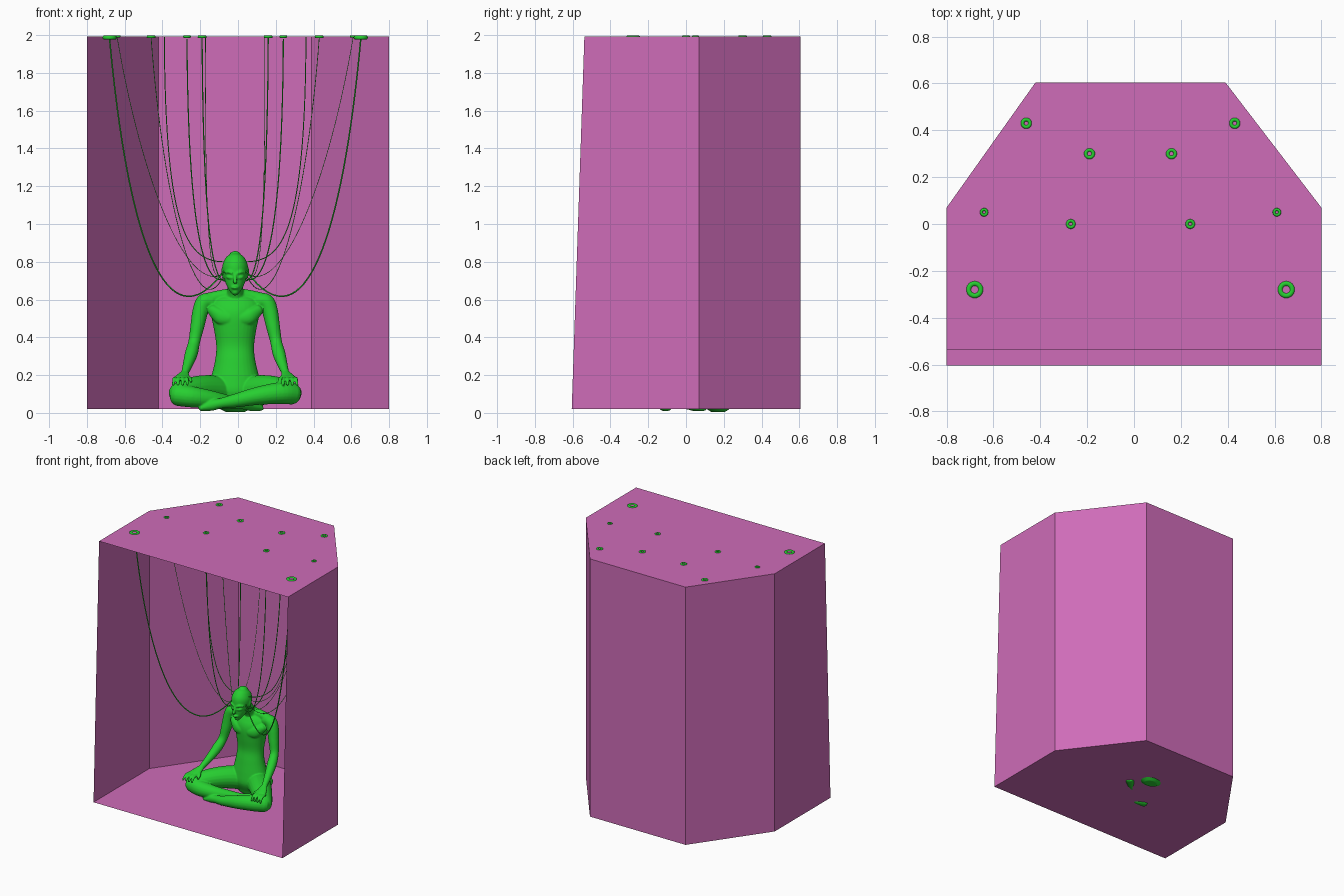
import bpy, bmesh, math
from mathutils import Vector

CX = -0.015  # figure and cables are centred slightly left of the booth


def material(name, rgb):
    m = bpy.data.materials.new(name)
    m.diffuse_color = (*rgb, 1)
    return m


PINK = material("pink", (0.62, 0.15, 0.48))
GREEN = material("green", (0.02, 0.62, 0.03))


def add_object(name, data, mat):
    ob = bpy.data.objects.new(name, data)
    bpy.context.collection.objects.link(ob)
    data.materials.append(mat)
    return ob


def mesh_object(name, bm, mat):
    me = bpy.data.meshes.new(name)
    bm.to_mesh(me)
    bm.free()
    return add_object(name, me, mat)


def spline(p, steps=5):
    """Catmull-Rom subdivision of control tuples."""
    out, n = [], len(p)
    for i in range(n - 1):
        a, b, c, d = p[max(i - 1, 0)], p[i], p[i + 1], p[min(i + 2, n - 1)]
        for k in range(steps):
            t = k / steps
            out.append([0.5 * (2 * B + (C - A) * t + (2 * A - 5 * B + 4 * C - D) * t * t
                               + (3 * B - A - 3 * C + D) * t ** 3)
                        for A, B, C, D in zip(a, b, c, d)])
    return out + [list(p[-1])]


def tube(bm, pts, ref=(1, 0, 0), sx=1, n=20):
    """Closed organic loft; points are x, y, z, half width, half depth."""
    pts = [(p[0] * sx + CX, *p[1:4], p[4] if len(p) > 4 else p[3]) for p in pts]
    s = spline(pts)
    ctr = [Vector(q[:3]) for q in s]
    tan = [(ctr[min(i + 1, len(s) - 1)] - ctr[max(i - 1, 0)]).normalized() for i in range(len(s))]
    rows = [(c, t, q[3], q[4]) for c, t, q in zip(ctr, tan, s)]
    # rounded ends
    for end, sign in ((0, -1), (-1, 1)):
        c, t, a, b = rows[end]
        r = min(a, b)
        extra = [(c + t * sign * r * h, t, a * w, b * w) for h, w in ((0.35, 0.86), (0.6, 0.5))]
        rows = extra[::-1] + rows if sign < 0 else rows + extra
    rings = []
    for c, t, a, b in rows:
        u = Vector(ref)
        u = (u - t * u.dot(t)).normalized()
        v = t.cross(u)
        rings.append([bm.verts.new(c + u * a * math.cos(k * math.tau / n) + v * b * math.sin(k * math.tau / n))
                      for k in range(n)])
    for r0, r1 in zip(rings, rings[1:]):
        for k in range(n):
            bm.faces.new((r0[k], r0[(k + 1) % n], r1[(k + 1) % n], r1[k]))
    bm.faces.new(rings[0][::-1])
    bm.faces.new(rings[-1])


# Booth: thin sheet walls, floor and ceiling, open at the front
bm = bmesh.new()
plan = [(-0.8, -0.605), (-0.8, 0.07), (-0.42, 0.605), (0.39, 0.605), (0.8, 0.07), (0.8, -0.605)]
low = [bm.verts.new((x, y, 0.02)) for x, y in plan]
high = [bm.verts.new((x, max(y, -0.538), 1.993)) for x, y in plan]
for i in range(5):
    bm.faces.new((low[i], low[i + 1], high[i + 1], high[i]))
bm.faces.new(low)
bm.faces.new(high[::-1])
bmesh.ops.recalc_face_normals(bm, faces=bm.faces)
mesh_object("booth", bm, PINK)

# Seated figure: overlapping lofts fused by a voxel remesh
bm = bmesh.new()
torso = [(.05, .17, .10, .075), (.11, .17, .145, .10), (.18, .17, .13, .095), (.27, .17, .108, .08),
         (.35, .175, .10, .072), (.44, .18, .112, .085), (.52, .18, .128, .088), (.575, .185, .13, .072),
         (.61, .185, .10, .055), (.63, .18, .06, .045)]
tube(bm, [(0, y, z, a, b) for z, y, a, b in torso], n=32)
# neck
tube(bm, [(0, .185, .60, .055), (0, .155, .65, .042), (0, .11, .71, .042), (0, .08, .75, .04)])
# bowed head, crown to chin
skull = [(.088, .833, .032, .038), (.082, .815, .053, .064), (.07, .775, .068, .08), (.055, .73, .063, .074),
         (.035, .685, .049, .055), (.018, .65, .031, .032), (.01, .635, .018, .02)]
tube(bm, [(0, y, z, a, b) for y, z, a, b in skull], n=32)
# nose and lips
tube(bm, [(0, -.012, .735, .007), (0, -.026, .71, .009), (0, -.032, .692, .012)], n=10)
tube(bm, [(-.018, -.006, .664, .006), (0, -.021, .662, .008), (.018, -.006, .664, .006)], (0, 0, 1), n=10)

for s in (-1, 1):
    # brow, eyelid and ear
    tube(bm, [(.012, -.014, .738, .007), (.032, -.008, .746, .008), (.052, .012, .742, .006)], (0, 0, 1), s, 10)
    tube(bm, [(.016, -.010, .715, .007), (.034, -.004, .718, .009), (.046, .012, .72, .005)], (0, 0, 1), s, 10)
    tube(bm, [(.064, .075, .765, .008, .015), (.066, .07, .74, .008, .014), (.058, .062, .715, .007, .009)],
         (1, 0, 0), s, 10)
    # pectoral and shoulder slope
    tube(bm, [(.03, .115, .50, .035, .025), (.08, .12, .51, .04, .025), (.12, .15, .545, .03)], (0, 0, 1), s)
    tube(bm, [(.02, .185, .625, .035), (.08, .19, .618, .032), (.15, .187, .598, .036)], (0, 0, 1), s)
    # arm
    tube(bm, [(.12, .187, .59, .04), (.162, .185, .588, .044), (.184, .18, .54, .042), (.20, .168, .46, .037),
              (.217, .15, .375, .031), (.232, .10, .315, .034), (.25, .03, .258, .027), (.267, -.04, .21, .019)],
         (0, 1, 0), s)
    # hand draped over the knee
    tube(bm, [(.266, -.04, .21, .022, .017), (.275, -.075, .196, .034, .016), (.285, -.115, .182, .04, .014)],
         (1, 0, 0), s)
    for k in range(4):
        x = .256 + k * .021
        tip = .253 + k * .025
        tube(bm, [(x, -.105, .182, .010), ((x + tip) / 2, -.15, .178, .0095), (tip, -.176, .15, .008)],
             (1, 0, 0), s, 10)
    tube(bm, [(.26, -.07, .195, .012), (.238, -.105, .18, .010), (.233, -.13, .165, .008)], (1, 0, 0), s, 10)
    # thigh and buttock
    tube(bm, [(.06, .17, .105, .082), (.13, .10, .12, .08), (.21, .01, .122, .072), (.28, -.07, .108, .062),
              (.305, -.095, .10, .055)], (0, 0, 1), s)
    tube(bm, [(.075, .21, .10, .075), (.075, .21, .085, .07)], (1, 0, 0), s)

# front shin and foot (crosses over)
tube(bm, [(.305, -.09, .10, .056), (.24, -.125, .105, .058), (.12, -.15, .09, .048), (.0, -.145, .065, .036),
          (-.08, -.13, .05, .027), (-.12, -.12, .042, .03), (-.16, -.11, .03, .022, .032), (-.18, -.105, .022, .014, .03)],
     (0, 0, 1))
# rear shin and foot (tucked behind)
tube(bm, [(-.305, -.09, .095, .058), (-.23, -.105, .085, .056), (-.12, -.08, .07, .046), (-.02, -.03, .055, .034),
          (.05, .01, .045, .027), (.08, .04, .04, .03), (.11, .07, .028, .02, .032), (.13, .09, .024, .014, .03)],
     (0, 0, 1))
bmesh.ops.recalc_face_normals(bm, faces=bm.faces)
figure = mesh_object("seated_figure", bm, GREEN)
rm = figure.modifiers.new("fuse", 'REMESH')
rm.mode = 'VOXEL'
rm.voxel_size = 0.005
rm.use_smooth_shade = True
sm = figure.modifiers.new("soften", 'SMOOTH')
sm.factor, sm.iterations = 0.5, 4

# Hanging cables: anchor x, y; sag handles; head end; cable radius; ceiling ring radius
cables = [
    ((.665, -.28, 1.98), (.57, -.25, .95), (.37, -.12, .33), (.06, .03, .75), .004, .026),
    ((.625, .05, 1.99), (.50, .05, 1.25), (.26, .05, .62), (.06, .05, .735), .0015, .012),
    ((.445, .43, 1.985), (.38, .40, 1.1), (.20, .25, .42), (.06, .07, .73), .002, .016),
    ((.375, .16, 1.99), (.37, .16, .95), (.25, .12, .80), (.055, .06, .80), .0025, 0),
    ((.255, .0, 1.98), (.25, .0, 1.0), (.17, .0, .66), (.055, .03, .71), .003, .014),
    ((.175, .30, 1.985), (.17, .30, 1.0), (.12, .2, .68), (.05, .07, .70), .003, .016),
    ((.157, .535, 1.99), (.16, .53, 1.0), (.14, .35, .60), (.06, .09, .76), .0015, 0),
]
for i, (p0, p1, p2, p3, rad, ring) in enumerate(cables):
    for side, s in (("left", -1), ("right", 1)):
        q = [Vector((p[0] * s + CX, p[1], p[2])) for p in (p0, p1, p2, p3)]
        cu = bpy.data.curves.new(f"cable_{side}_{i}", 'CURVE')
        cu.dimensions = '3D'
        cu.bevel_depth = rad
        cu.bevel_resolution = 2
        cu.use_fill_caps = True
        sp = cu.splines.new('BEZIER')
        sp.resolution_u = 32
        sp.bezier_points.add(1)
        for bp, co, hl, hr in zip(sp.bezier_points, (q[0], q[3]), (q[0], q[2]), (q[1], q[3])):
            bp.handle_left_type = bp.handle_right_type = 'FREE'
            bp.co, bp.handle_left, bp.handle_right = co, hl, hr
        add_object(f"cable_{side}_{i}", cu, GREEN)
        # ceiling fitting
        if ring:
            minor = min(.012, ring * .5)
            bpy.ops.mesh.primitive_torus_add(location=(q[0].x, q[0].y, 1.999 - minor), major_radius=ring,
                                             minor_radius=minor, major_segments=24, minor_segments=10)
            ob = bpy.context.object
            ob.name = f"ceiling_fitting_{side}_{i}"
            ob.data.materials.append(GREEN)
            bpy.ops.object.shade_smooth()
